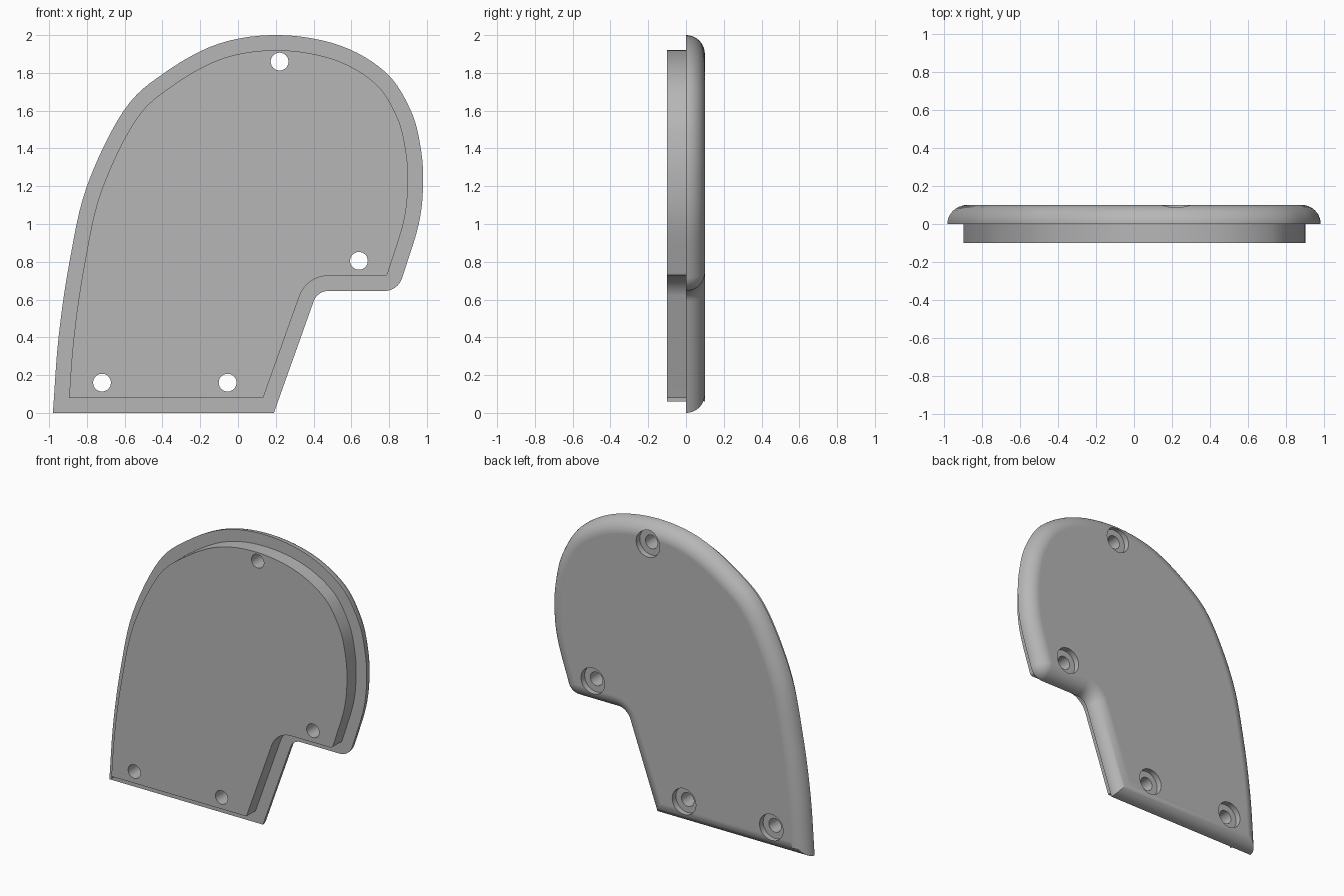
import bpy
import bmesh
from math import sin, cos, pi, tan
from mathutils import Vector

cube = bpy.data.objects.get("Cube")
if cube:
    bpy.data.objects.remove(cube, do_unlink=True)

DEPTH = 0.1     # thickness of the cover and of the lip; also the edge radius
LIP_INSET = 0.08

grey = bpy.data.materials.new("plain grey")
grey.use_nodes = True
grey.diffuse_color = (0.47, 0.47, 0.47, 1)
grey.node_tree.nodes["Principled BSDF"].inputs["Base Color"].default_value = grey.diffuse_color


def spline(points, steps=6):
    """Smooth curve through the points (x, z)."""
    p = [Vector(q) for q in points]
    p = [2 * p[0] - p[1]] + p + [2 * p[-1] - p[-2]]
    out = []
    for a, b, c, d in zip(p, p[1:], p[2:], p[3:]):
        for i in range(steps):
            t = i / steps
            out.append(b + (c - a) * t / 2 + (2 * a - 5 * b + 4 * c - d) * t**2 / 2
                       + (3 * b - a - 3 * c + d) * t**3 / 2)
    return out + [p[-2]]


def fillet(before, corner, after, radius, steps=8):
    """Arc that rounds one corner."""
    before, corner, after = Vector(before), Vector(corner), Vector(after)
    u, v = (before - corner).normalized(), (after - corner).normalized()
    half = u.angle(v) / 2
    centre = corner + (u + v).normalized() * radius / sin(half)
    start = corner + u * radius / tan(half) - centre
    end = corner + v * radius / tan(half) - centre
    turn = pi - 2 * half
    return [centre + (start * sin(turn * (1 - i / steps)) + end * sin(turn * i / steps)) / sin(turn)
            for i in range(steps + 1)]


def inset(loop, distance):
    """Move a clockwise outline inward with mitred corners."""
    out = []
    for i, p in enumerate(loop):
        a = (p - loop[i - 1]).normalized()
        b = (loop[(i + 1) % len(loop)] - p).normalized()
        n, m = Vector((a.y, -a.x)), Vector((b.y, -b.x))
        out.append(p + (n + m) * distance / (1 + n.dot(m)))
    return out


def loft(name, sections):
    """Closed solid through (y, outline) sections."""
    bm = bmesh.new()
    rings = [[bm.verts.new((p.x, y, p.y)) for p in loop] for y, loop in sections]
    for r, s in zip(rings, rings[1:]):
        for i in range(len(r)):
            bm.faces.new((r[i - 1], r[i], s[i], s[i - 1]))
    bm.faces.new(rings[0])
    bm.faces.new(rings[-1])
    bmesh.ops.remove_doubles(bm, verts=bm.verts, dist=0.0015)
    bmesh.ops.recalc_face_normals(bm, faces=bm.faces)
    mesh = bpy.data.meshes.new(name)
    bm.to_mesh(mesh)
    bm.free()
    mesh.materials.append(grey)
    obj = bpy.data.objects.new(name, mesh)
    bpy.context.collection.objects.link(obj)
    return obj


def circle(x, z, radius, sides=40):
    return [Vector((x + radius * cos(2 * pi * i / sides), z + radius * sin(2 * pi * i / sides)))
            for i in range(sides)]


# Outline: big curved side, rounded tip, inner bend and slanted foot
curve = [(-0.98, 0), (-0.95, 0.4), (-0.892, 0.8), (-0.8, 1.2), (-0.605, 1.6), (-0.39, 1.8),
         (-0.1, 1.955), (0.22, 2), (0.54, 1.945), (0.785, 1.8), (0.915, 1.6),
         (0.966, 1.41), (0.98, 1.22), (0.957, 1), (0.868, 0.711)]
tip, bend, foot = (0.845, 0.645), (0.42, 0.645), (0.19, 0)
outline = spline(curve)[:-1]
outline += fillet(curve[-1], tip, bend, DEPTH)
outline += fillet(tip, bend, foot, 0.08)
outline.append(Vector(foot))

# Cover with rounded back edge and a stepped lip on the front
lip = inset(outline, LIP_INSET)
sections = [(-DEPTH, lip), (0, lip)]
STEPS = 10
for k in range(STEPS + 1):
    a = pi / 2 * k / STEPS
    sections.append((DEPTH * sin(a), inset(outline, DEPTH * (1 - cos(a)))))
cover = loft("cover_plate", sections)

# Counterbored screw holes
bpy.context.view_layer.objects.active = cover
cover.select_set(True)
for x, z in [(0.22, 1.86), (0.64, 0.805), (-0.055, 0.16), (-0.72, 0.16)]:
    hole, bore = circle(x, z, 0.047), circle(x, z, 0.09)
    cutter = loft("screw_hole_cutter", [(-0.2, hole), (0.06, hole), (0.06, bore), (0.2, bore)])
    cutter.hide_render = True
    mod = cover.modifiers.new("screw_hole", "BOOLEAN")
    mod.operation, mod.solver, mod.object = "DIFFERENCE", "EXACT", cutter
    bpy.ops.object.modifier_apply(modifier=mod.name)
    bpy.data.objects.remove(cutter, do_unlink=True)

# Smooth round edges, crisp steps and flat faces
bpy.ops.object.shade_smooth_by_angle(angle=pi / 6)
weighted = cover.modifiers.new("flat_face_normals", "WEIGHTED_NORMAL")
weighted.keep_sharp = True
